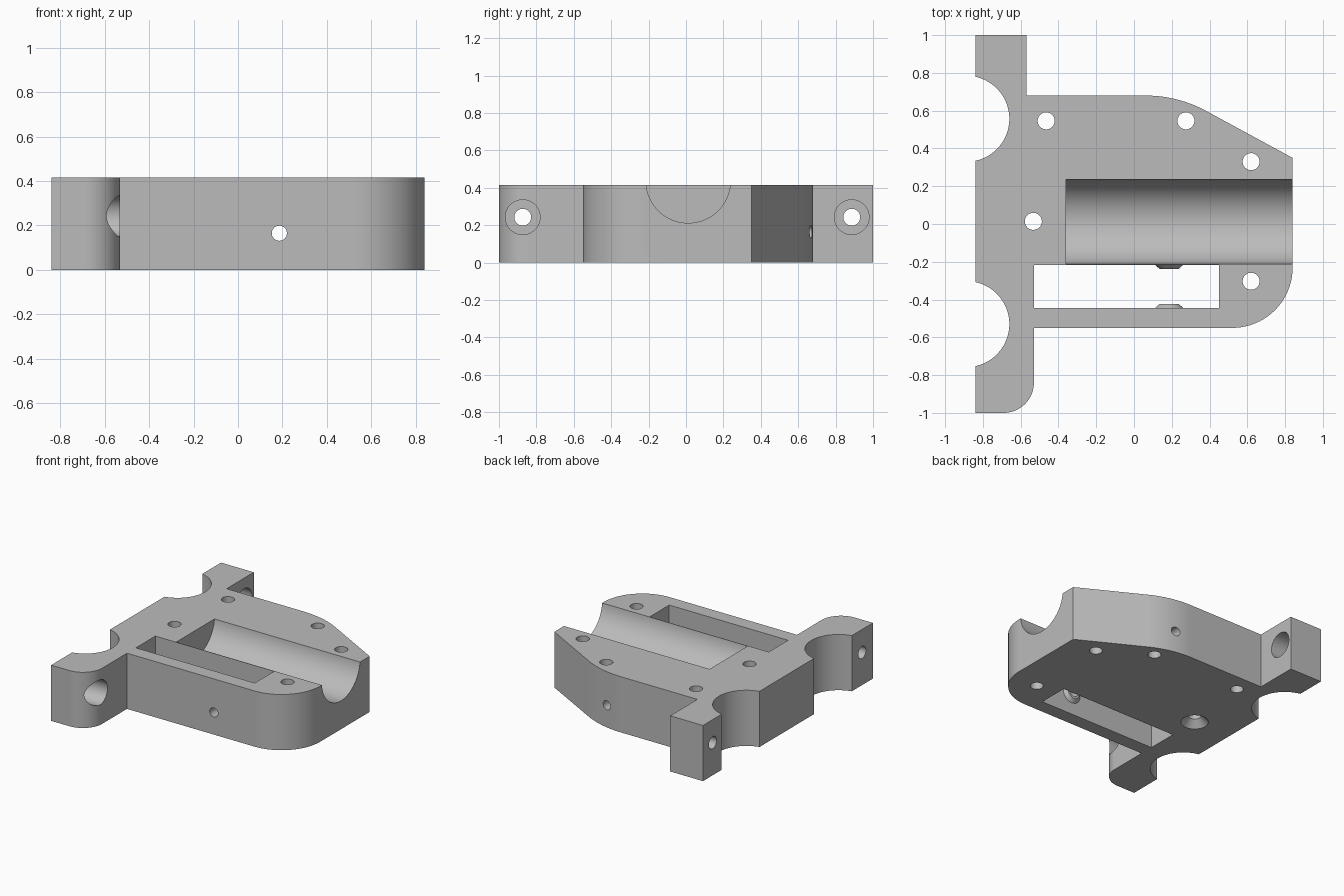
import bpy, bmesh, math
from mathutils import Vector, Matrix

HEIGHT = 0.415
cube = bpy.data.objects.get("Cube")
if cube:
    bpy.data.objects.remove(cube, do_unlink=True)

grey = bpy.data.materials.new("plain grey")
grey.use_nodes = True
grey.diffuse_color = (0.5, 0.5, 0.5, 1)
grey.node_tree.nodes["Principled BSDF"].inputs["Base Color"].default_value = (0.5, 0.5, 0.5, 1)


def make_object(name, bm):
    bmesh.ops.recalc_face_normals(bm, faces=bm.faces)
    mesh = bpy.data.meshes.new(name)
    bm.to_mesh(mesh)
    bm.free()
    mesh.materials.append(grey)
    obj = bpy.data.objects.new(name, mesh)
    bpy.context.collection.objects.link(obj)
    return obj


def rounded(corners, steps=20):
    """Outline with each (x, y, radius) corner replaced by a tangent arc."""
    points = []
    for i, (x, y, radius) in enumerate(corners):
        p = Vector((x, y))
        if not radius:
            points.append(p)
            continue
        a = (Vector(corners[i - 1][:2]) - p).normalized()
        b = (Vector(corners[(i + 1) % len(corners)][:2]) - p).normalized()
        half = a.angle(b) / 2
        centre = p + (a + b).normalized() * radius / math.sin(half)
        start = p + a * radius / math.tan(half) - centre
        end = p + b * radius / math.tan(half) - centre
        sweep = start.angle(end)
        for k in range(steps + 1):
            t = k / steps
            points.append(centre + (start * math.sin((1 - t) * sweep)
                                    + end * math.sin(t * sweep)) / math.sin(sweep))
    return points


def prism(name, points, low, high):
    bm = bmesh.new()
    face = bm.faces.new([bm.verts.new((p.x, p.y, low)) for p in points])
    top = bmesh.ops.extrude_face_region(bm, geom=[face])["geom"]
    bmesh.ops.translate(bm, vec=(0, 0, high - low),
                        verts=[g for g in top if isinstance(g, bmesh.types.BMVert)])
    return make_object(name, bm)


def cone(name, start, end, r1, r2=None, sides=48):
    """Cylinder or truncated cone running between two points."""
    start, end = Vector(start), Vector(end)
    axis = end - start
    turn = Vector((0, 0, 1)).rotation_difference(axis).to_matrix().to_4x4()
    bm = bmesh.new()
    bmesh.ops.create_cone(bm, cap_ends=True, segments=sides, radius1=r1,
                          radius2=r1 if r2 is None else r2, depth=axis.length,
                          matrix=Matrix.Translation((start + end) / 2) @ turn)
    return make_object(name, bm)


def combine(tool, operation="DIFFERENCE"):
    tool.hide_render = True
    mod = body.modifiers.new(tool.name, "BOOLEAN")
    mod.operation, mod.solver, mod.object = operation, "EXACT", tool
    bpy.context.view_layer.objects.active = body
    bpy.ops.object.modifier_apply(modifier=mod.name)
    bpy.data.objects.remove(tool, do_unlink=True)


# Plate with two mounting legs
body = prism("bracket_body", rounded([
    (-0.84, -1, 0), (-0.53, -1, 0.16), (-0.53, -0.55, 0), (0.84, -0.55, 0.32),
    (0.84, 0.35, 0), (0.232, 0.68, 0.67), (-0.57, 0.68, 0), (-0.57, 1, 0),
    (-0.84, 1, 0)]), 0, HEIGHT)

# Round side notches
for y in (0.557, -0.53):
    combine(cone("side_notch", (-0.8875, y, -0.1), (-0.8875, y, 0.6), 0.2275, sides=96))

# Trough along the top
combine(cone("trough", (-0.36, 0.012, 0.438), (1, 0.012, 0.438), 0.226, sides=96))

# Rectangular slot
combine(prism("slot", rounded([(-0.53, -0.445, 0), (0.45, -0.445, 0),
                               (0.45, -0.216, 0), (-0.53, -0.216, 0)]), -0.1, 0.6))

# Tapered bosses on the slot walls and the cross hole through them
for wall, side in ((-0.445, 1), (-0.216, -1)):
    combine(cone("slot_boss", (0.186, wall - side * 0.02, 0.165),
                 (0.186, wall + side * 0.022, 0.165), 0.098, 0.05), "UNION")
combine(cone("cross_hole", (0.186, -0.7, 0.165), (0.186, 0.8, 0.165), 0.034))

# Vertical screw holes, one countersunk below
for x, y in ((-0.465, 0.546), (0.275, 0.546), (0.62, 0.33), (-0.533, 0.014), (0.62, -0.303)):
    combine(cone("screw_hole", (x, y, -0.1), (x, y, 0.6), 0.045))
combine(cone("countersink", (-0.533, 0.014, -0.02), (-0.533, 0.014, 0.05), 0.115, 0.045))

# Counterbored leg holes
for y in (-0.873, 0.886):
    combine(cone("leg_hole", (-1, y, 0.243), (-0.4, y, 0.243), 0.045))
    combine(cone("leg_counterbore", (-0.72, y, 0.243), (-0.4, y, 0.243), 0.093))

# Smooth curved walls with crisp edges
bpy.ops.object.select_all(action="DESELECT")
body.select_set(True)
bpy.context.view_layer.objects.active = body
bpy.ops.object.shade_smooth_by_angle(angle=math.radians(25))
weighted = body.modifiers.new("weighted_normals", "WEIGHTED_NORMAL")
weighted.keep_sharp = True
